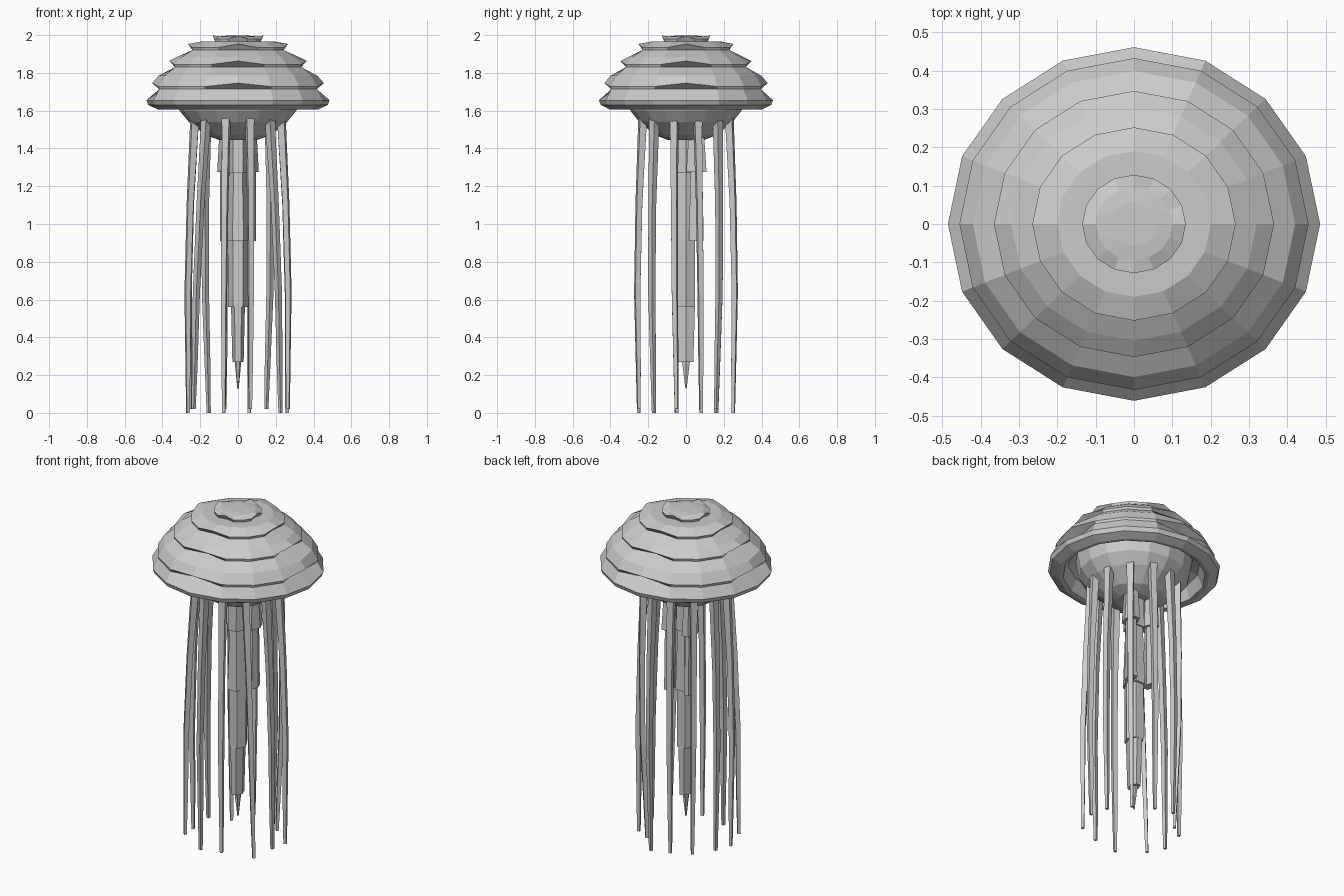
import bpy, bmesh
from math import sin, cos, radians, pi, tau
from mathutils import Vector

cube = bpy.data.objects.get("Cube")
if cube:
    bpy.data.objects.remove(cube)

# One plain grey for the whole body
grey = bpy.data.materials.new("pale grey")
grey.use_nodes = True
colour = (0.6, 0.6, 0.6, 1)
grey.diffuse_color = colour
grey.node_tree.nodes["Principled BSDF"].inputs["Base Color"].default_value = colour


def loft(name, rings):
    """Skin a list of equal closed point rings, with capped ends."""
    bm = bmesh.new()
    loops = [[bm.verts.new(p) for p in ring] for ring in rings]
    n = len(loops[0])
    for low, high in zip(loops, loops[1:]):
        for i in range(n):
            j = (i + 1) % n
            bm.faces.new((low[i], low[j], high[j], high[i]))
    bm.faces.new(loops[0])
    bm.faces.new(loops[-1][::-1])
    bmesh.ops.recalc_face_normals(bm, faces=bm.faces)
    mesh = bpy.data.meshes.new(name)
    bm.to_mesh(mesh)
    bm.free()
    obj = bpy.data.objects.new(name, mesh)
    bpy.context.collection.objects.link(obj)
    mesh.materials.append(grey)
    return obj


def ring(rx, ry, z, n, x=0, y=0, turn=0):
    return [Vector((x + rx * cos(tau * i / n + turn),
                    y + ry * sin(tau * i / n + turn), z)) for i in range(n)]


# Bell: stacked tiers whose lips lift at the front, back and sides
SIDES, DEPTH = 16, 0.95


def lip_ring(r, z, lift=0, tuck=0):
    points = []
    for i in range(SIDES):
        a = tau * i / SIDES
        c = max(0, cos(4 * a))
        rr = r - tuck * c
        points.append(Vector((rr * cos(a), rr * sin(a) * DEPTH, z + lift * c)))
    return points


bell = [lip_ring(0.06, 1.997)]
tiers = [(0.10, 1.993, 0.135, 1.980, 0.02),
         (0.20, 1.965, 0.265, 1.935, 0.03),
         (0.32, 1.885, 0.365, 1.845, 0.05),
         (0.42, 1.785, 0.455, 1.728, 0.06)]
for shoulder, shoulder_z, lip, lip_z, tuck in tiers:
    bell += [lip_ring(shoulder, shoulder_z),
             lip_ring(lip, lip_z, lift=0.018),
             lip_ring(lip - 0.004, lip_z - 0.014, tuck=tuck)]
# Rim and hollow underside
bell += [lip_ring(r, z) for r, z in
         ((0.485, 1.655), (0.475, 1.63), (0.425, 1.607),
          (0.40, 1.61), (0.37, 1.68), (0.30, 1.71))]
loft("bell", bell)

# Inner dome hanging under the bell
loft("inner_dome", [ring(r, r * DEPTH, z, SIDES) for r, z in
                    ((0.33, 1.70), (0.31, 1.60), (0.26, 1.54),
                     (0.17, 1.47), (0.10, 1.445))])


# Feeding arms: tapered, overlapping segments
def arm(name, x, y, segments):
    for k, (z0, w0, d0, z1, w1, d1) in enumerate(segments):
        loft(f"{name}_{k + 1}", [ring(w0, d0, z0, 6, x, y),
                                 ring(w1, d1, z1, 6, x, y)])


arm("central_arm", 0, 0, [
    (1.50, 0.05, 0.06, 1.27, 0.055, 0.065),
    (1.29, 0.045, 0.055, 0.91, 0.06, 0.068),
    (0.93, 0.055, 0.055, 0.56, 0.052, 0.056),
    (0.58, 0.037, 0.055, 0.27, 0.03, 0.045),
    (0.28, 0.018, 0.025, 0.13, 0.004, 0.004)])
for side, sign in (("left", 1), ("right", -1)):
    arm(f"{side}_arm", sign * 0.068, 0.055, [
        (1.50, 0.03, 0.045, 1.275, 0.042, 0.062),
        (1.29, 0.026, 0.036, 0.91, 0.026, 0.045)])

# Tentacles: thin square tubes evenly spaced, with drifting tips
tips = [(0.26, 0.08), (0.15, 0.16), (0.06, 0.25), (-0.07, 0.25),
        (-0.155, 0.16), (-0.255, 0.08), (-0.265, -0.05), (-0.235, -0.17),
        (-0.075, -0.25), (0.065, -0.25), (0.225, -0.17), (0.265, -0.05)]
for k, tip in enumerate(tips):
    a = radians(15 + 30 * k)
    out = Vector((cos(a), sin(a)))
    end = Vector(tip)
    root = out * 0.235
    path = []
    for t, bulge, width in ((0, 0, 0.032), (0.05, 0.004, 0.026),
                            (0.3, 0.016, 0.021), (0.6, 0.018, 0.019),
                            (0.85, 0.006, 0.015), (1, 0, 0.011)):
        p = root.lerp(end, t) + out * bulge
        bottom = 0.02 * (k % 2)
        path.append(ring(width, width, 1.58 + (bottom - 1.58) * t, 4,
                         p.x, p.y, a + pi / 4))
    loft(f"tentacle_{k + 1}", path)
